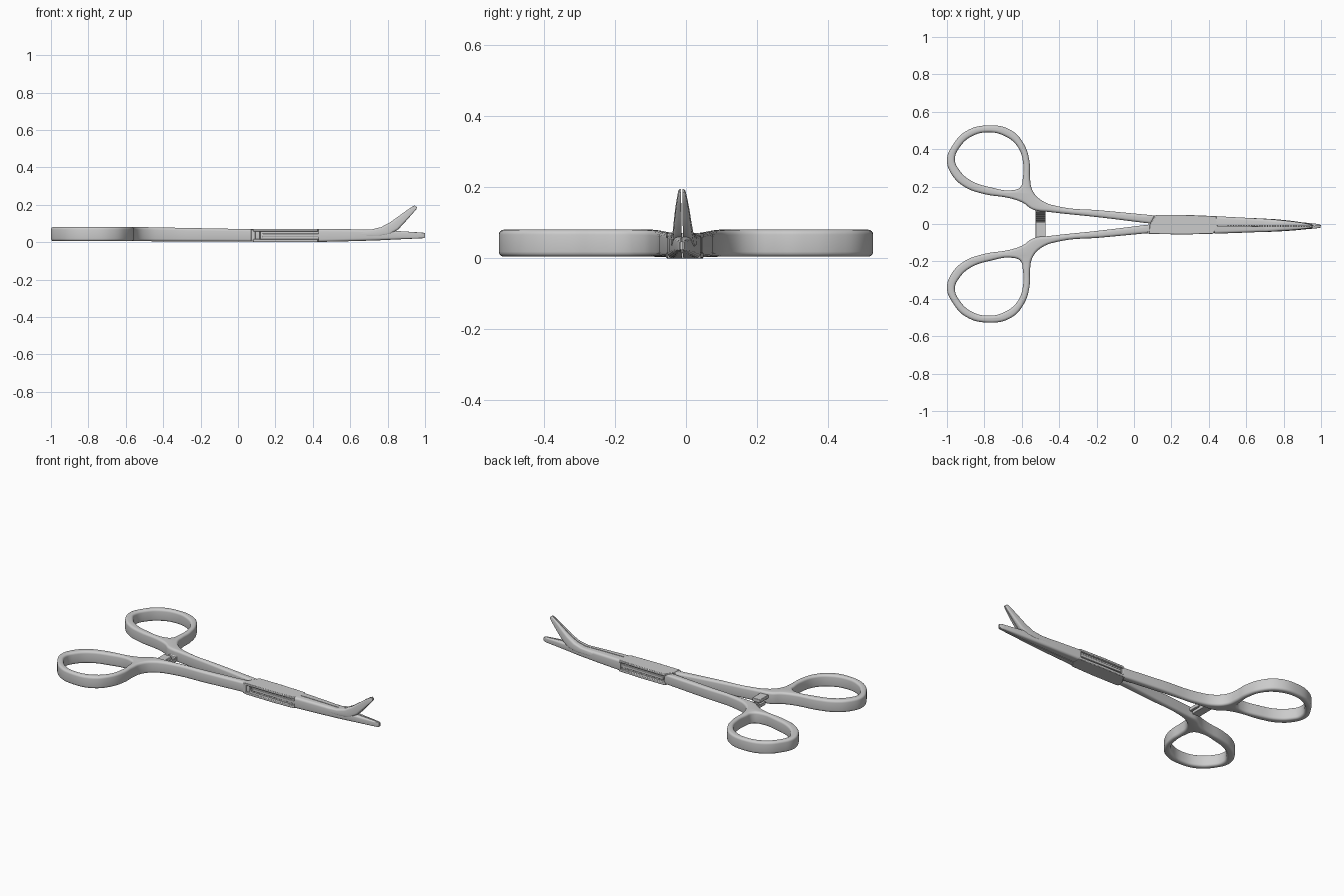
import bpy, bmesh, math
from mathutils import Vector

if "Cube" in bpy.data.objects:
    bpy.data.objects.remove(bpy.data.objects["Cube"])

def finish(name, bm, angle=35, bevel=0):
    bmesh.ops.recalc_face_normals(bm, faces=bm.faces[:])
    me = bpy.data.meshes.new(name)
    bm.to_mesh(me)
    bm.free()
    me.shade_smooth()
    me.set_sharp_from_angle(angle=math.radians(angle))
    ob = bpy.data.objects.new(name, me)
    bpy.context.collection.objects.link(ob)
    if bevel:
        m = ob.modifiers.new("edge_round", 'BEVEL')
        m.width, m.segments, m.limit_method = bevel, 2, 'ANGLE'
    return ob

def prism(bm, pts, z0, z1):
    a = [bm.verts.new((x, y, z0)) for x, y in pts]
    b = [bm.verts.new((x, y, z1)) for x, y in pts]
    bm.faces.new(a[::-1])
    bm.faces.new(b)
    n = len(pts)
    for i in range(n):
        bm.faces.new((a[i], a[(i + 1) % n], b[(i + 1) % n], b[i]))

def rect(x0, x1, y0, y1):
    return [(x0, y0), (x1, y0), (x1, y1), (x0, y1)]

# Finger ring and shank outline, plus the finger hole
OUTER = [(.115, .045), (-.18, .073), (-.40, .093), (-.50, .13), (-.545, .185), (-.556, .25),
         (-.558, .33), (-.59, .43), (-.66, .503), (-.785, .527), (-.90, .495), (-.97, .42),
         (-1, .345), (-.975, .265), (-.905, .198), (-.80, .160), (-.665, .138), (-.595, .114),
         (-.54, .077), (-.45, .064), (-.18, .035), (.09, .002)]
HOLE = [(-.958, .345), (-.925, .42), (-.865, .47), (-.785, .490), (-.69, .47), (-.62, .41),
        (-.592, .32), (-.595, .24), (-.605, .20), (-.64, .182), (-.77, .197), (-.877, .235),
        (-.935, .29)]

def handle(name, side):
    cu = bpy.data.curves.new(name + "_curve", 'CURVE')
    cu.dimensions, cu.fill_mode, cu.resolution_u = '2D', 'BOTH', 5
    b = 0.014
    cu.bevel_depth, cu.offset, cu.bevel_resolution, cu.extrude = b, -b, 3, 0.024
    for pts, corners in ((OUTER, (0, len(OUTER) - 1)), (HOLE, ())):
        sp = cu.splines.new('BEZIER')
        sp.bezier_points.add(len(pts) - 1)
        sp.use_cyclic_u = True
        for i, (p, (x, y)) in enumerate(zip(sp.bezier_points, pts)):
            p.co = (x, y, 0)
            p.handle_left_type = p.handle_right_type = 'VECTOR' if i in corners else 'AUTO'
    tmp = bpy.data.objects.new(name + "_curve", cu)
    bpy.context.collection.objects.link(tmp)
    dg = bpy.context.evaluated_depsgraph_get()
    me = bpy.data.meshes.new_from_object(tmp.evaluated_get(dg))
    bpy.data.objects.remove(tmp)
    bm = bmesh.new()
    bm.from_mesh(me)
    bmesh.ops.remove_doubles(bm, verts=bm.verts[:], dist=1e-5)
    # thin the shank slightly towards the joint
    for v in bm.verts:
        t = min(1, max(0, (v.co.x + .55) / .65))
        v.co.z = .043 - .007 * t + v.co.z * (1 - .14 * t)
        v.co.y *= side
    return finish(name, bm, 40)

handle("upper_handle", 1)
handle("lower_handle", -1)

# Box joint: two cheek plates with an open slot on both sides
cheek = [(.085, .0), (.118, .049), (.27, .049), (.44, .042), (.445, -.009), (.425, -.052),
         (.27, -.056), (.08, -.053)]
bm = bmesh.new()
prism(bm, cheek, 0, .017)
prism(bm, cheek, .057, .071)
finish("joint_cheeks", bm, 30, .003)

# Inner arm passing through the slot, with a raised rail
bm = bmesh.new()
prism(bm, [(.12, -.036), (.45, -.042), (.45, .03), (.12, .034)], .015, .059)
finish("joint_inner_arm", bm)
bm = bmesh.new()
prism(bm, [(.13, -.044), (.44, -.047), (.44, .036), (.13, .042)], .027, .046)
finish("joint_rail", bm, 30, .003)
# Solid ends of the slot
bm = bmesh.new()
prism(bm, [(.07, -.052), (.092, -.052), (.10, -.02), (.08, -.005)], .004, .068)
prism(bm, [(.09, .004), (.112, .004), (.125, .04), (.108, .045)], .004, .068)
finish("joint_shoulders", bm, 30, .002)

def split(x):
    return -.009 - .003 * (x - .43) / .57

def jaw(name, side, sections):
    """Loft of half sections: top point, bottom point, upper and lower outer y."""
    bm = bmesh.new()
    rings = []
    for xt, zt, xb, zb, yu, yl in sections:
        top, bot = Vector((xt, 0, zt)), Vector((xb, 0, zb))
        h = (top - bot).length
        inner = split(xt) + side * .002
        outer = yu if side > 0 else yl
        w = abs(outer - inner)
        r = min(.45 * h, .55 * w, .014)
        prof = [(0, 0), (0, h)]
        for cz, a0 in ((h - r, 90), (r, 0)):
            for k in range(5):
                a = math.radians(a0 - 22.5 * k)
                prof.append((w - r + r * math.cos(a), cz + r * math.sin(a)))
        ring = []
        for d, q in prof:
            p = bot.lerp(top, q / h)
            ring.append(bm.verts.new((p.x, inner + side * d, p.z)))
        rings.append(ring)
    n = len(rings[0])
    for a, b in zip(rings, rings[1:]):
        for i in range(n):
            bm.faces.new((a[i], a[(i + 1) % n], b[(i + 1) % n], b[i]))
    bm.faces.new(rings[0])
    bm.faces.new(rings[-1][::-1])
    return finish(name, bm, 35)

STRAIGHT = [(.43, .071, .43, .001, .042, -.052), (.60, .069, .60, .005, .033, -.046),
            (.74, .066, .74, .009, .024, -.040), (.86, .059, .86, .015, .013, -.033),
            (.97, .052, .97, .020, .002, -.024), (.99, .051, .99, .021, -.002, -.021),
            (1.0, .047, 1.0, .025, -.006, -.018)]
CURVED = [(.62, .066, .66, .03, .031, -.044), (.71, .067, .76, .03, .026, -.041),
          (.765, .080, .815, .04, .021, -.038), (.815, .107, .858, .069, .016, -.035),
          (.865, .143, .899, .114, .010, -.031), (.905, .172, .932, .151, .004, -.026),
          (.935, .192, .954, .177, -.001, -.022), (.945, .196, .957, .186, -.005, -.019)]
for side, word in ((1, "upper"), (-1, "lower")):
    jaw(word + "_straight_jaw", side, STRAIGHT)
    jaw(word + "_curved_jaw", side, CURVED)

# Gripping ridges between the jaw halves
bm = bmesh.new()
for i in range(34):
    x = .50 + i * .014
    prism(bm, rect(x, x + .007, split(x) - .004, split(x) + .004), .024, .048)
finish("jaw_ridges", bm)

# Ratchet: smooth upper bar on the lower handle, toothed bar on the upper handle
bm = bmesh.new()
prism(bm, rect(-.526, -.472, -.085, .012), .044, .066)
finish("ratchet_catch_bar", bm, 30, .003)
bm = bmesh.new()
prism(bm, rect(-.526, -.472, -.045, .085), .014, .034)
finish("ratchet_tooth_bar", bm, 30, .003)
bm = bmesh.new()
for i in range(5):
    y = .012 + i * .011
    v = [bm.verts.new((x, yy, z)) for x in (-.525, -.473)
         for yy, z in ((y, .032), (y + .010, .032), (y + .009, .046))]
    for f in ((0, 1, 2), (5, 4, 3), (0, 3, 4, 1), (1, 4, 5, 2), (2, 5, 3, 0)):
        bm.faces.new([v[k] for k in f])
finish("ratchet_teeth", bm)
